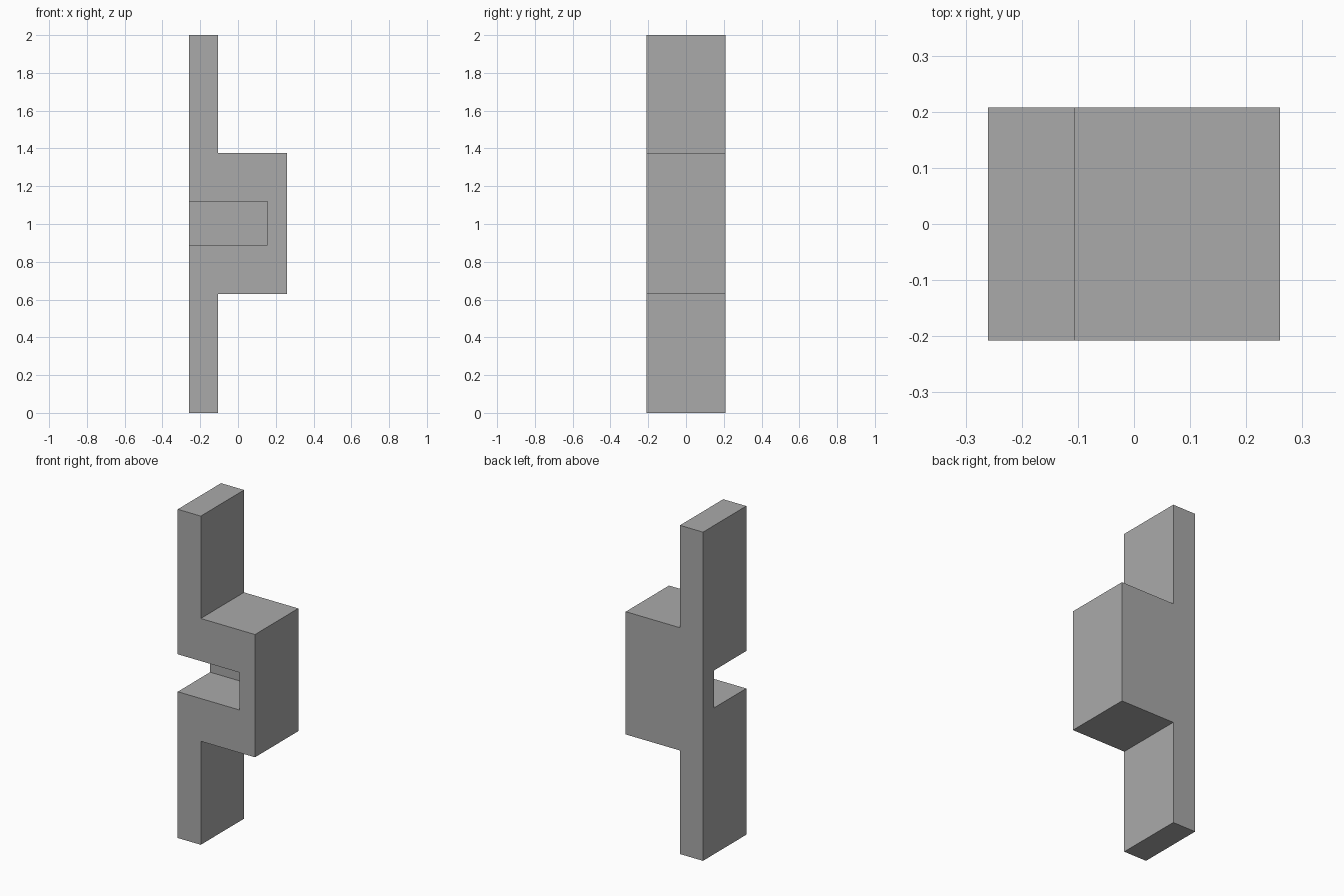
import bpy
import bmesh

old = bpy.data.objects.get("Cube")
if old:
    bpy.data.objects.remove(old, do_unlink=True)

HALF_X, HALF_Y, HEIGHT = 0.26, 0.208, 2.0
STRIP_X = -0.105                 # outer face of the thin strip
BLOCK_Z = (0.63, 1.377)          # raised block, bottom and top
SLOT_Z = (0.89, 1.118)           # slot, bottom and top
SLOT_X, SLOT_Y = 0.155, 0.103    # slot end wall and back wall

grey = bpy.data.materials.new("grey")
grey.use_nodes = True
colour = (0.4, 0.4, 0.4, 1)
grey.diffuse_color = colour
grey.node_tree.nodes["Principled BSDF"].inputs["Base Color"].default_value = colour


def extrude_profile(name, profile, y0, y1):
    """Extrude an x-z outline from y0 to y1."""
    bm = bmesh.new()
    face = bm.faces.new([bm.verts.new((x, y0, z)) for x, z in profile])
    new = bmesh.ops.extrude_face_region(bm, geom=[face])["geom"]
    verts = [v for v in new if isinstance(v, bmesh.types.BMVert)]
    bmesh.ops.translate(bm, verts=verts, vec=(0, y1 - y0, 0))
    bmesh.ops.recalc_face_normals(bm, faces=bm.faces)
    mesh = bpy.data.meshes.new(name)
    bm.to_mesh(mesh)
    bm.free()
    mesh.materials.append(grey)
    obj = bpy.data.objects.new(name, mesh)
    bpy.context.collection.objects.link(obj)
    return obj


# Tall strip with a raised block halfway up
low, high = BLOCK_Z
bracket = extrude_profile("stepped_bracket", [
    (-HALF_X, 0), (STRIP_X, 0), (STRIP_X, low), (HALF_X, low),
    (HALF_X, high), (STRIP_X, high), (STRIP_X, HEIGHT), (-HALF_X, HEIGHT),
], -HALF_Y, HALF_Y)

# Slot open to the front and the flat side, closed at the back
bottom, top = SLOT_Z
cutter = extrude_profile("slot_cutter", [
    (-HALF_X - 0.1, bottom), (SLOT_X, bottom),
    (SLOT_X, top), (-HALF_X - 0.1, top),
], -HALF_Y - 0.1, SLOT_Y)
cutter.hide_render = True

cut = bracket.modifiers.new("slot", "BOOLEAN")
cut.operation = "DIFFERENCE"
cut.solver = "EXACT"
cut.object = cutter
bpy.context.view_layer.objects.active = bracket
bpy.ops.object.modifier_apply(modifier=cut.name)
bpy.data.objects.remove(cutter, do_unlink=True)
